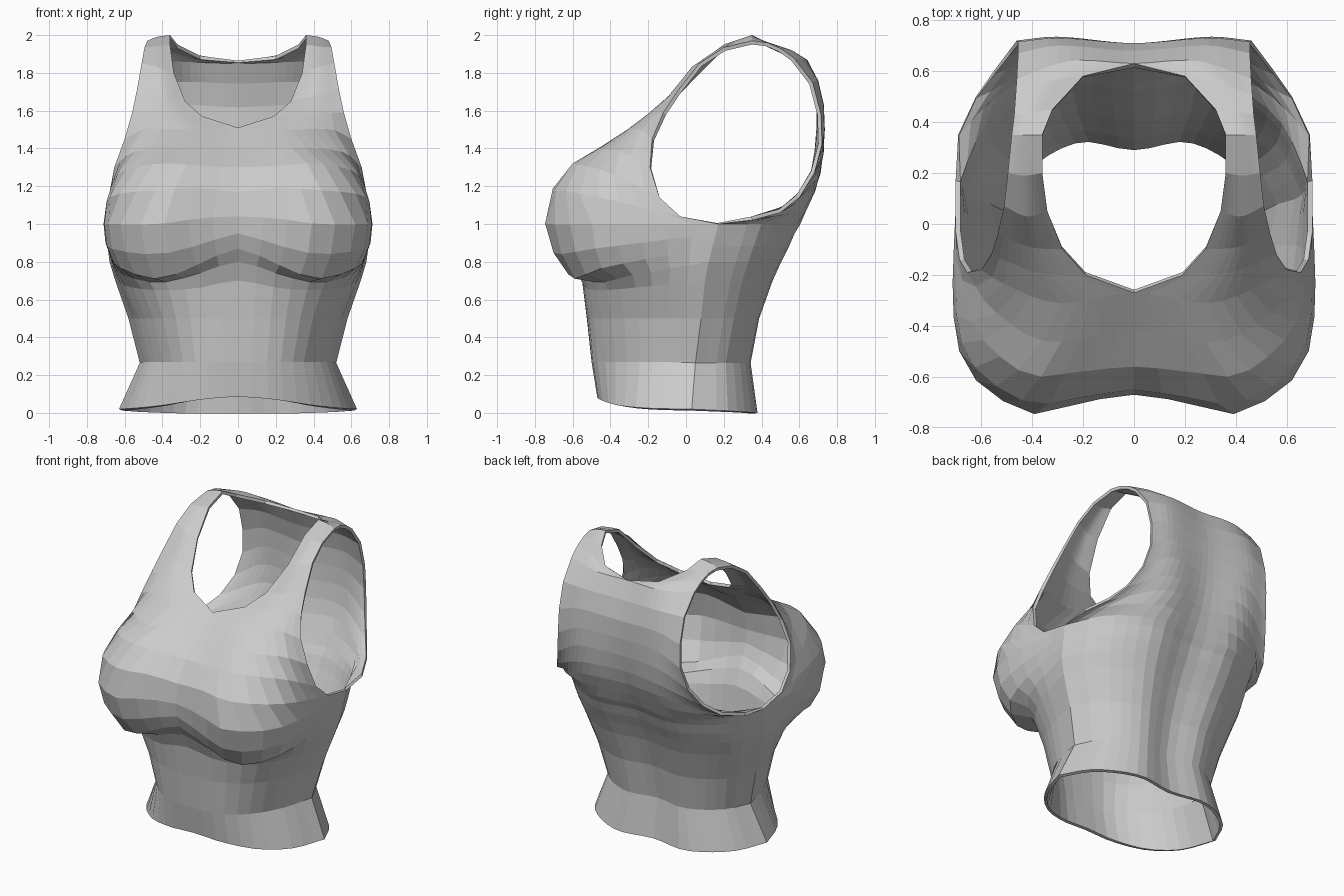
import bpy, bmesh
from mathutils import Vector

COLS = 11  # faces across each half panel

# Front panel below the armhole: each row runs centre -> side seam (+x half)
front_low = [
    [(0, -.47, .085), (.2, -.455, .07), (.4, -.36, .04), (.55, -.2, .025), (.63, .03, .02)],
    [(0, -.50, .27), (.2, -.48, .27), (.36, -.36, .27), (.47, -.17, .27), (.52, .05, .265)],
    [(0, -.525, .5), (.22, -.5, .5), (.4, -.39, .5), (.52, -.18, .5), (.58, .08, .5)],
    [(0, -.55, .7), (.22, -.53, .66), (.43, -.43, .65), (.59, -.2, .67), (.65, .1, .7)],
    [(0, -.59, .80), (.2, -.57, .74), (.42, -.46, .69), (.61, -.28, .73), (.68, .12, .8)],
    [(0, -.63, .87), (.2, -.63, .79), (.42, -.60, .71), (.63, -.43, .77), (.69, .14, .88)],
    [(0, -.66, .95), (.2, -.68, .89), (.43, -.69, .84), (.67, -.48, .87), (.695, .16, .95)],
    [(0, -.67, 1.04), (.2, -.70, 1.03), (.42, -.74, 1.0), (.68, -.52, 1.0), (.70, .17, 1.0)],
]
# Front panel above: centre or neckline -> armhole edge, up to the strap top
front_up = [
    [(0, -.65, 1.17), (.2, -.68, 1.19), (.42, -.70, 1.18), (.665, -.5, 1.15), (.70, -.03, 1.04)],
    [(0, -.56, 1.30), (.22, -.58, 1.31), (.42, -.59, 1.32), (.63, -.40, 1.27), (.685, -.14, 1.14)],
    [(0, -.42, 1.40), (.35, -.46, 1.40), (.56, -.33, 1.38), (.655, -.19, 1.3)],
    [(0, -.27, 1.51), (.3, -.31, 1.50), (.5, -.24, 1.50), (.60, -.18, 1.45)],
    [(.19, -.2, 1.57), (.38, -.19, 1.59), (.56, -.12, 1.59)],
    [(.28, -.1, 1.65), (.41, -.09, 1.68), (.535, -.04, 1.71)],
    [(.34, .05, 1.80), (.42, .03, 1.83), (.51, .07, 1.85)],
    [(.36, .2, 1.95), (.43, .19, 1.94), (.495, .2, 1.935)],
]
strap_top = [(.36, .35, 2.0), (.43, .35, 1.99), (.48, .35, 1.97)]
# Back panel above the armhole base
back_up = [
    [(0, .61, 1.08), (.3, .64, 1.08), (.54, .52, 1.05), (.69, .35, 1.02)],
    [(0, .65, 1.17), (.3, .68, 1.17), (.62, .50, 1.06)],
    [(0, .68, 1.27), (.3, .71, 1.26), (.55, .60, 1.14)],
    [(0, .70, 1.38), (.3, .73, 1.38), (.49, .68, 1.27)],
    [(0, .71, 1.50), (.3, .735, 1.5), (.46, .72, 1.42)],
    [(0, .71, 1.62), (.3, .73, 1.63), (.455, .715, 1.58)],
    [(0, .68, 1.75), (.3, .70, 1.76), (.455, .67, 1.75)],
    [(0, .63, 1.865), (.25, .64, 1.87), (.46, .57, 1.88)],
    [(.2, .58, 1.89), (.33, .56, 1.92), (.465, .50, 1.93)],
    [(.32, .45, 1.95), (.4, .44, 1.96), (.47, .43, 1.96)],
]
# Back panel below: rounded rows that meet the front at the side seam
back_depth = [.375, .34, .385, .455, .50, .54, .57, .60]
back_low = []
for row, y in zip(front_low, back_depth):
    w, sy, z = row[-1]
    zb = 0 if z < .1 else z
    back_low.append([(0, y - .03, zb), (.42 * w, y, zb),
                     (.82 * w, sy + .6 * (y - sy), (z + zb) / 2), (w, sy, z)])


def resample(points, n):
    """Smooth curve through the points, split into n even lengths."""
    p = [Vector(q) for q in points]
    mirror = Vector((-p[1].x, p[1].y, p[1].z))
    start = mirror if p[0].x == 0 else 2 * p[0] - p[1]
    p = [start] + p + [2 * p[-1] - p[-2]]
    dense = []
    for a, b, c, d in zip(p, p[1:], p[2:], p[3:]):
        h = (c - b).length
        m0 = (c - a) * h / ((b - a).length + h)
        m1 = (d - b) * h / ((d - c).length + h)
        for k in range(20):
            t = k / 20
            dense.append(b * (2*t**3 - 3*t*t + 1) + m0 * (t**3 - 2*t*t + t)
                         + c * (3*t*t - 2*t**3) + m1 * (t**3 - t*t))
    dense.append(p[-2])
    dist = [0]
    for a, b in zip(dense, dense[1:]):
        dist.append(dist[-1] + (b - a).length)
    out, k = [], 0
    for i in range(n + 1):
        s = dist[-1] * i / n
        while k < len(dense) - 2 and dist[k + 1] < s:
            k += 1
        out.append(dense[k].lerp(dense[k + 1], (s - dist[k]) / (dist[k + 1] - dist[k])))
    return out


def add_panel(bm, rows, flip):
    grid = [[bm.verts.new(v) for v in resample(r, COLS)] for r in rows]
    for lo, hi in zip(grid, grid[1:]):
        for j in range(COLS):
            f = [lo[j], lo[j + 1], hi[j + 1], hi[j]]
            bm.faces.new(f[::-1] if flip else f)


# Tank top: half shell, mirrored and given fabric thickness
bm = bmesh.new()
add_panel(bm, front_low + front_up + [strap_top], False)
add_panel(bm, back_low + back_up + [strap_top], True)
bmesh.ops.remove_doubles(bm, verts=bm.verts, dist=.0005)
mesh = bpy.data.meshes.new("tank_top")
bm.to_mesh(mesh)
bm.free()
top = bpy.data.objects.new("tank_top", mesh)
bpy.context.collection.objects.link(top)
mir = top.modifiers.new("mirror", 'MIRROR')
mir.use_clip = True
sol = top.modifiers.new("fabric", 'SOLIDIFY')
sol.thickness = .02
sol.offset = -1
